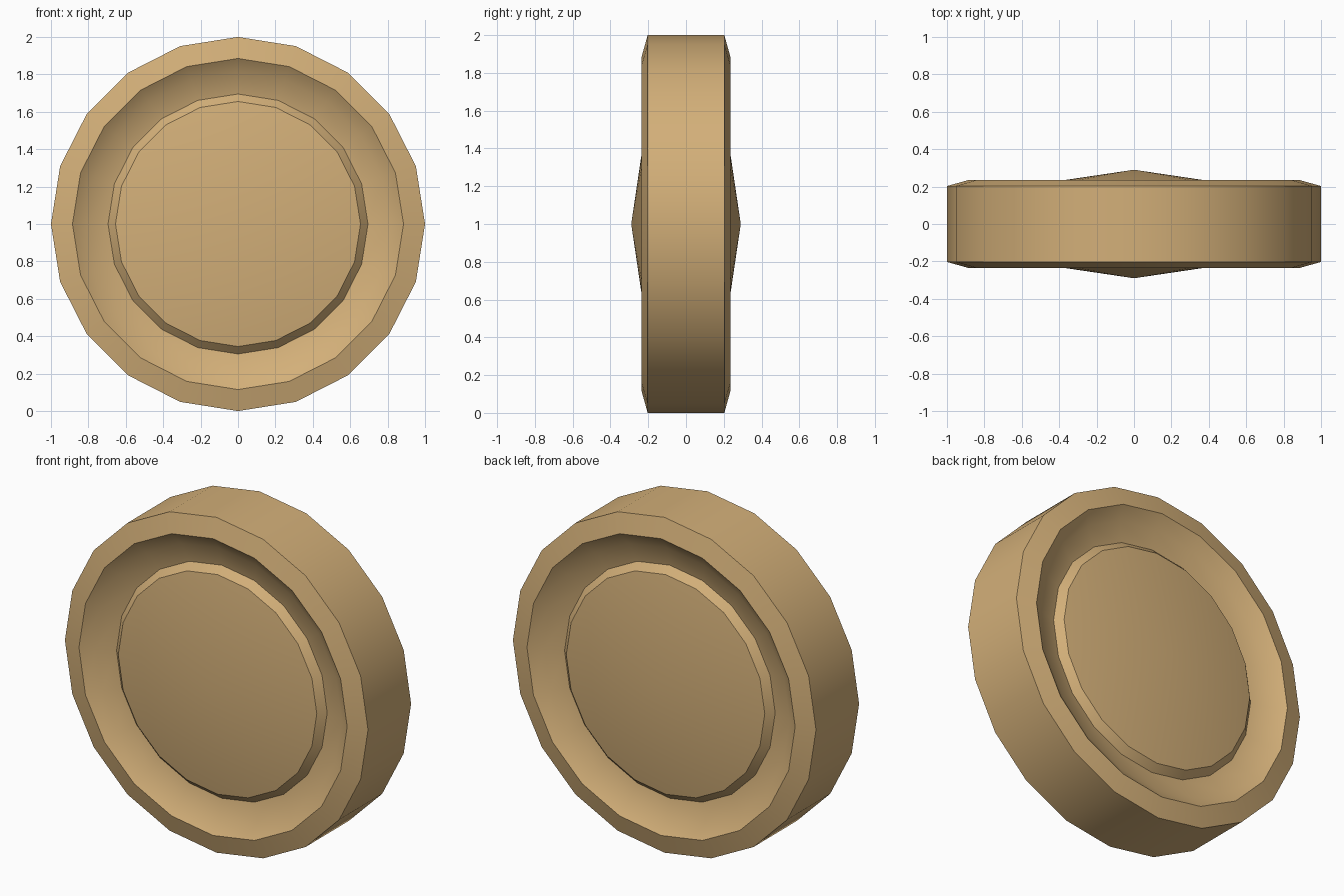
import bpy, bmesh, math

if "Cube" in bpy.data.objects:
    bpy.data.objects.remove(bpy.data.objects["Cube"])

SIDES = 20
# half profile (radius, depth) from the hub peak out to the rim
half = [(0.0, 0.29), (0.655, 0.193), (0.695, 0.152), (0.81, 0.18),
        (0.885, 0.235), (1.0, 0.203)]
# front half, then mirrored back half
profile = [(r, -d) for r, d in half] + [(r, d) for r, d in reversed(half)]

# lathe the profile around the y axis
bm = bmesh.new()
rings = []
for r, y in profile:
    if r == 0:
        rings.append([bm.verts.new((0, y, 1))] * SIDES)
    else:
        rings.append([bm.verts.new((r * math.cos(a), y, 1 + r * math.sin(a)))
                      for a in (2 * math.pi * i / SIDES for i in range(SIDES))])
for a, b in zip(rings, rings[1:]):
    for i in range(SIDES):
        j = (i + 1) % SIDES
        bm.faces.new(dict.fromkeys((a[i], a[j], b[j], b[i])))
bmesh.ops.recalc_face_normals(bm, faces=bm.faces)

mesh = bpy.data.meshes.new("wheel")
bm.to_mesh(mesh)
bm.free()
wheel = bpy.data.objects.new("wheel", mesh)
bpy.context.collection.objects.link(wheel)

# tan material
mat = bpy.data.materials.new("tan")
mat.diffuse_color = (0.65, 0.43, 0.19, 1)
mat.use_nodes = True
mat.node_tree.nodes["Principled BSDF"].inputs["Base Color"].default_value = mat.diffuse_color
mesh.materials.append(mat)

# smooth sides, sharp rim and groove edges
bpy.context.view_layer.objects.active = wheel
wheel.select_set(True)
bpy.ops.object.shade_smooth_by_angle(angle=math.radians(30))
